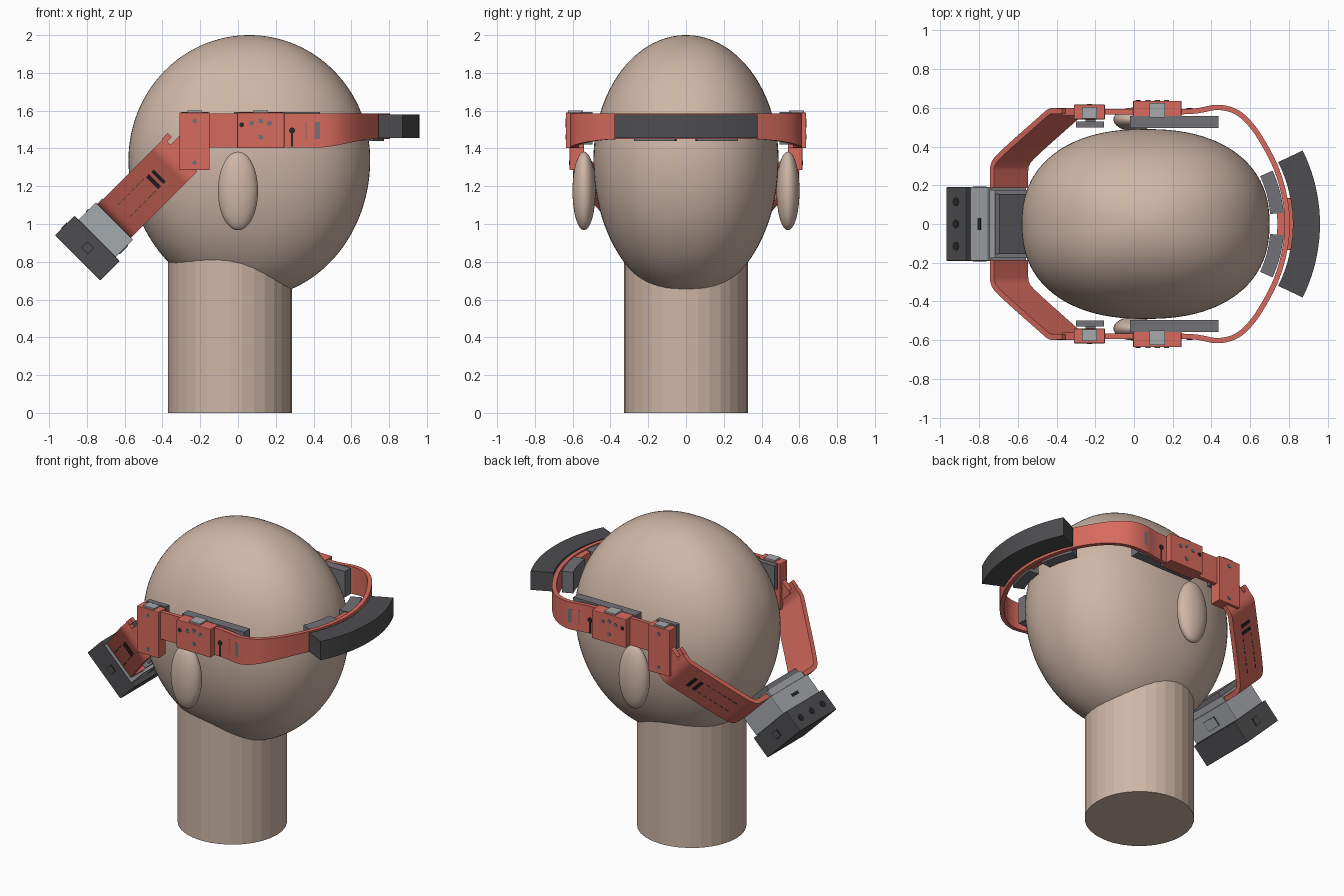
import bpy, bmesh, math
from mathutils import Matrix, Vector

if "Cube" in bpy.data.objects:
    bpy.data.objects.remove(bpy.data.objects["Cube"], do_unlink=True)


def material(name, r, g, b):
    m = bpy.data.materials.new(name)
    m.use_nodes = True
    m.diffuse_color = (r, g, b, 1)
    m.node_tree.nodes["Principled BSDF"].inputs["Base Color"].default_value = (r, g, b, 1)
    return m


SKIN = material("skin beige", 0.62, 0.47, 0.385)
RED = material("coral red", 0.68, 0.145, 0.11)
LIGHT = material("light grey", 0.38, 0.40, 0.42)
MID = material("medium grey", 0.17, 0.17, 0.185)
DARK = material("dark grey", 0.075, 0.075, 0.08)
BLACK = material("hole black", 0.02, 0.02, 0.022)
WORLD = Matrix.Identity(4)


def finish(name, bm, mat, frame=WORLD, bevel=0.0, smooth=False):
    bm.transform(frame)
    bmesh.ops.recalc_face_normals(bm, faces=bm.faces)
    me = bpy.data.meshes.new(name)
    bm.to_mesh(me)
    bm.free()
    me.materials.append(mat)
    ob = bpy.data.objects.new(name, me)
    bpy.context.collection.objects.link(ob)
    if bevel:
        mod = ob.modifiers.new("Bevel", "BEVEL")
        mod.width, mod.segments = bevel, 2
    if smooth:
        bpy.ops.object.select_all(action="DESELECT")
        ob.select_set(True)
        bpy.context.view_layer.objects.active = ob
        bpy.ops.object.shade_smooth_by_angle(angle=math.radians(35))
    return ob


def box(name, xs, ys, zs, mat, frame=WORLD, bevel=0.0):
    bm = bmesh.new()
    bmesh.ops.create_cube(bm, size=1)
    ys = sorted(ys)
    for v in bm.verts:
        v.co = [r[0] if c < 0 else r[1] for c, r in zip(v.co, (xs, ys, zs))]
    return finish(name, bm, mat, frame, bevel)


def cylinder(name, centre, radius, depth, mat, turn=WORLD, sides=16, frame=WORLD):
    bm = bmesh.new()
    bmesh.ops.create_cone(bm, cap_ends=True, segments=sides, radius1=radius, radius2=radius,
                          depth=depth, matrix=Matrix.Translation(centre) @ turn)
    return finish(name, bm, mat, frame)


def rounded(path, rounds=3):
    # corner cutting that keeps both ends
    for _ in range(rounds):
        out = [path[0]]
        for a, b in zip(path, path[1:]):
            out += [a.lerp(b, 0.25), a.lerp(b, 0.75)]
        path = out + [path[-1]]
    return path


def strip(name, path, thick, low, high, mat, frame=WORLD):
    # upright strip following a plan path; low may vary along x
    bm = bmesh.new()
    rings = []
    for i, p in enumerate(path):
        t = (path[min(i + 1, len(path) - 1)] - path[max(i - 1, 0)]).normalized()
        n = Vector((-t.y, t.x)) * thick / 2
        zl = low(p.x) if callable(low) else low
        rings.append([bm.verts.new((q.x, q.y, z))
                      for q, z in ((p + n, zl), (p - n, zl), (p - n, high), (p + n, high))])
    for a, b in zip(rings, rings[1:]):
        for k in range(4):
            j = (k + 1) % 4
            bm.faces.new((a[k], a[j], b[j], b[k]))
    bm.faces.new(rings[0])
    bm.faces.new(rings[-1])
    return finish(name, bm, mat, frame, smooth=True)


def arc(cx, radius, start, end, steps=20):
    angles = [math.radians(start + (end - start) * i / steps) for i in range(steps + 1)]
    return [Vector((cx + radius * math.cos(a), radius * math.sin(a))) for a in angles]


# Head: egg shape, squarer in plan and longer below the widest level
bm = bmesh.new()
bmesh.ops.create_uvsphere(bm, u_segments=96, v_segments=64, radius=1)
for v in bm.verts:
    x, y, z = v.co
    r = math.hypot(x, y)
    if r > 1e-5:
        k = (abs(x / r) ** 2.3 + abs(y / r) ** 2.3) ** (-1 / 2.3)
        x, y = x * k, y * k
    v.co = (0.06 + 0.64 * x, 0.49 * y, 1.34 + z * (0.66 if z > 0 else 0.73))
finish("head", bm, SKIN, smooth=True)
cylinder("neck", (-0.042, 0, 0.45), 0.328, 0.9, SKIN, sides=32)

for s, side in ((1, "left"), (-1, "right")):
    bm = bmesh.new()
    bmesh.ops.create_uvsphere(bm, u_segments=32, v_segments=24, radius=1)
    finish(side + "_ear", bm, SKIN,
           Matrix.Translation((0, s * 0.54, 1.175)) @ Matrix.Diagonal((0.106, 0.061, 0.208, 1)),
           smooth=True)

# Headband running round the front from one hinge to the other
plan = [(-0.2, .58), (.25, .578), (.34, .585), (.43, .607), (.53, .585), (.61, .51),
        (.68, .40), (.74, .28), (.78, .14), (.795, 0)]
half = [Vector(p) for p in plan]
whole = half + [Vector((p.x, -p.y)) for p in reversed(half[:-1])]


def band_low(x):
    t = min(max((x - 0.42) / 0.3, 0), 1)
    return 1.405 + 0.045 * t * t * (3 - 2 * t)


strip("headband", rounded(whole), 0.027, band_low, 1.585, RED)

# Curved front unit, its mount and the forehead pads
strip("front_unit", arc(0.11, 0.78, -26.6, 26.6), 0.14, 1.455, 1.58, DARK)
strip("front_mount", arc(0.11, 0.705, -11, 11), 0.03, 1.48, 1.56, RED)
strip("forehead_mount", arc(0.11, 0.655, -7, 7), 0.05, 1.46, 1.575, RED)
for s, side in ((1, "left"), (-1, "right")):
    strip(side + "_forehead_pad", arc(0.11, 0.63, s * 5, s * 24.5), 0.07, 1.44, 1.58, MID)

# Tilted frame of the rear assembly: X down and back, Y sideways, Z across the strap
h = math.sqrt(0.5)
REAR = Matrix(((-h, 0, -h, -0.34), (0, 1, 0, 0), (-h, 0, h, 1.33), (0, 0, 0, 1)))
FACING_Y = Matrix.Rotation(math.pi / 2, 4, "X")

for s, side in ((1, "left"), (-1, "right")):
    def span(a, b):
        return (s * a, s * b)

    # Temple pads, adjuster and hinge housings with grey inserts
    box(side + "_temple_pad", (-0.02, 0.435), span(.495, .557), (1.42, 1.592), MID)
    box(side + "_hinge_pad", (-0.3, -0.155), span(.497, .53), (1.43, 1.592), MID)
    box(side + "_hinge_pad_stem", (-0.25, -0.2), span(.52, .55), (1.46, 1.56), MID)
    box(side + "_adjuster", (-0.005, 0.245), span(.54, .636), (1.402, 1.59), RED, bevel=.004)
    box(side + "_adjuster_insert", (0.08, 0.16), span(.55, .625), (1.5, 1.6), LIGHT)
    box(side + "_hinge", (-0.31, -0.15), span(.54, .616), (1.285, 1.59), RED, bevel=.004)
    box(side + "_hinge_insert", (-0.268, -0.19), span(.545, .605), (1.5, 1.6), LIGHT)

    # Screw holes and slots
    for i, (x, z) in enumerate(((.02, 1.525), (.072, 1.533), (.12, 1.545), (.167, 1.533), (.12, 1.46))):
        cylinder(f"{side}_adjuster_hole_{i}", (x, s * .636, z), 0.013, 0.006,
                 MID if i else BLACK, FACING_Y)
    for z in (1.545, 1.325):
        cylinder(side + "_hinge_screw", (-.23, s * .616, z), 0.012, 0.006, MID, FACING_Y)
    for x, y in ((.37, .605), (.42, .615)):
        box(side + "_band_slot", (x - .013, x + .013), span(y - .008, y), (1.45, 1.54), MID)
    box(side + "_band_catch", (.28, .292), span(.587, .597), (1.41, 1.48), BLACK)
    cylinder(side + "_catch_hole", (.286, s * .595, 1.495), 0.016, 0.008, BLACK, FACING_Y)

    # Rear strap sloping down and curling in to the rear unit
    arm = [Vector((u, s * y)) for u, y in
           ((-.05, .582), (.01, .585), (.05, .56), (.37, .36), (.43, .31), (.432, .25), (.432, .185))]
    strip(side + "_rear_strap", rounded(arm), 0.03, -0.125, 0.125, RED, REAR)
    box(side + "_strap_tongue", (-0.17, -0.03), span(.56, .598), (-.07, .075), RED, REAR)
    for z in (-.07, .03, .1):
        box(side + "_strap_tooth", (-0.085, -0.04), span(.567, .595), (z, z + .03), RED, REAR)

    # Cuts on the sloping part of the strap
    slope = REAR @ Matrix.Translation((0.21, s * .46, 0)) @ Matrix.Rotation(-s * math.atan2(.2, .32), 4, "Z")
    for x in (-.135, -.09):
        box(side + "_strap_slot", (x, x + .022), span(.011, .018), (-.045, .045), BLACK, slope)
    for z in (-.045, .045):
        for i in range(6):
            x = -.045 + i * .04
            box(side + "_strap_stitch", (x, x + .025), span(.011, .0165), (z, z + .005), DARK, slope)

    # Side plate of the rear unit
    box(side + "_unit_panel", (.62, .67), span(.187, .193), (-.025, .025), BLACK, REAR)
    box(side + "_unit_panel_face", (.624, .666), span(.188, .194), (-.021, .021), DARK, REAR)

# Rear unit: dark case, grey body and cushion
box("rear_case", (.575, .72), (-.19, .19), (-.17, .17), DARK, REAR, bevel=.004)
box("rear_body", (.445, .575), (-.19, .19), (-.14, .14), LIGHT, REAR, bevel=.004)
box("rear_body_plate", (.405, .45), (-.175, .175), (-.12, .13), LIGHT, REAR)
box("rear_cushion", (.375, .41), (-.155, .155), (-.11, .125), MID, REAR)
for y in (-.115, 0, .115):
    cylinder("rear_port", (.65, y, .17), 0.022, 0.006, BLACK, frame=REAR)
box("rear_socket", (.497, .517), (-.032, .032), (.137, .143), BLACK, REAR)
box("underside_hatch_rim", (.485, .55), (-.05, .05), (-.143, -.138), DARK, REAR)
box("underside_hatch", (.489, .546), (-.046, .046), (-.145, -.138), LIGHT, REAR)
